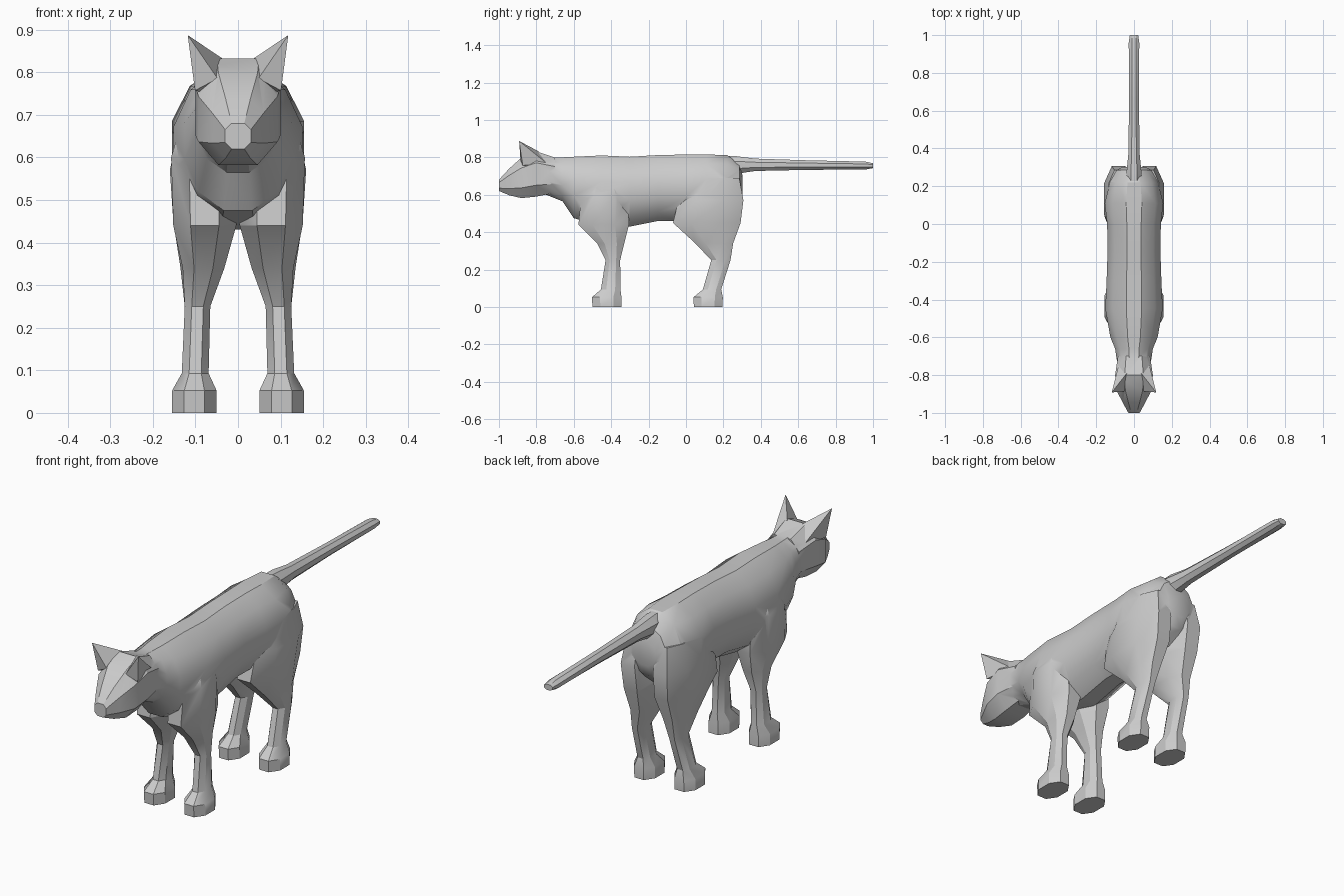
import bpy, bmesh
from math import cos, sin, pi, copysign
from mathutils import Vector

if "Cube" in bpy.data.objects:
    bpy.data.objects.remove(bpy.data.objects["Cube"])


def ring(n, p):
    """Unit n-gon with flats on the axes; p < 1 makes it boxier."""
    k = 1 / cos(pi / n)
    pts = []
    for i in range(n):
        a = 2 * pi * (i + 0.5) / n
        c, s = cos(a) * k, sin(a) * k
        pts.append((copysign(abs(c) ** p, c), copysign(abs(s) ** p, s)))
    return pts


def finish(name, bm):
    bmesh.ops.recalc_face_normals(bm, faces=bm.faces)
    me = bpy.data.meshes.new(name)
    bm.to_mesh(me)
    bm.free()
    ob = bpy.data.objects.new(name, me)
    bpy.context.collection.objects.link(ob)
    return ob


def loft(name, loops):
    bm = bmesh.new()
    rows = [[bm.verts.new(v) for v in loop] for loop in loops]
    n = len(rows[0])
    for a, b in zip(rows, rows[1:]):
        for i in range(n):
            j = (i + 1) % n
            bm.faces.new((a[i], a[j], b[j], b[i]))
    bm.faces.new(rows[0])
    bm.faces.new(rows[-1])
    return finish(name, bm)


def along_y(name, sections, n, p=1.0):
    """sections: y, bottom z, top z, half width"""
    return loft(name, [[(w * c, y, (z0 + z1) / 2 + (z1 - z0) / 2 * s) for c, s in ring(n, p)]
                       for y, z0, z1, w in sections])


def leg(name, sections, side):
    """sections: z, front y, back y, inner x, outer x"""
    return loft(name, [[(side * ((x0 + x1) / 2 + (x1 - x0) / 2 * c),
                         (y0 + y1) / 2 + (y1 - y0) / 2 * s, z) for c, s in ring(8, 0.9)]
                       for z, y0, y1, x0, x1 in sections])


def hull(name, pts):
    bm = bmesh.new()
    for p in pts:
        bm.verts.new(p)
    bmesh.ops.convex_hull(bm, input=bm.verts)
    return finish(name, bm)


# torso
body = along_y("cat_body", [
    (-0.76, 0.605, 0.80, 0.085), (-0.66, 0.565, 0.80, 0.10), (-0.60, 0.475, 0.803, 0.125),
    (-0.45, 0.43, 0.81, 0.152), (-0.30, 0.43, 0.803, 0.145), (-0.15, 0.46, 0.812, 0.14),
    (0.0, 0.46, 0.815, 0.142), (0.11, 0.46, 0.815, 0.155), (0.22, 0.48, 0.812, 0.128),
    (0.285, 0.54, 0.765, 0.095), (0.303, 0.59, 0.70, 0.06)], 12)

parts = []

# head
parts.append(along_y("head", [
    (-1.0, 0.62, 0.68, 0.03), (-0.945, 0.597, 0.74, 0.06), (-0.88, 0.582, 0.798, 0.093),
    (-0.80, 0.59, 0.832, 0.10), (-0.70, 0.61, 0.798, 0.085)], 8, 0.8))

# tail
parts.append(along_y("tail", [
    (0.15, 0.73, 0.808, 0.03), (0.27, 0.712, 0.806, 0.04), (0.37, 0.727, 0.793, 0.03),
    (0.65, 0.733, 0.784, 0.026), (0.96, 0.735, 0.777, 0.028), (1.0, 0.742, 0.768, 0.022)], 8))

front = [(0, -0.50, -0.345, 0.05, 0.155), (0.052, -0.503, -0.345, 0.05, 0.155),
         (0.093, -0.455, -0.35, 0.069, 0.132), (0.25, -0.43, -0.352, 0.065, 0.125),
         (0.34, -0.475, -0.33, 0.032, 0.13), (0.44, -0.575, -0.305, 0.004, 0.152),
         (0.60, -0.56, -0.31, 0.004, 0.157), (0.71, -0.50, -0.35, 0.02, 0.125)]
hind = [(0, 0.042, 0.195, 0.05, 0.155), (0.052, 0.04, 0.197, 0.05, 0.155),
        (0.093, 0.09, 0.188, 0.069, 0.132), (0.25, 0.135, 0.238, 0.065, 0.125),
        (0.34, 0.05, 0.252, 0.032, 0.135), (0.45, -0.07, 0.292, 0.004, 0.152),
        (0.57, -0.04, 0.307, 0.004, 0.16), (0.69, 0.02, 0.285, 0.02, 0.135)]

for label, s in (("left", 1), ("right", -1)):
    # legs with paws
    parts.append(leg("front_leg_" + label, front, s))
    parts.append(leg("hind_leg_" + label, hind, s))
    # ears
    parts.append(hull("ear_" + label, [(s * x, y, z) for x, y, z in (
        (0.118, -0.892, 0.887), (0.048, -0.885, 0.785), (0.038, -0.79, 0.833),
        (0.101, -0.873, 0.757), (0.08, -0.74, 0.765), (0.04, -0.80, 0.74))]))

# weld every part into one skin
bpy.context.view_layer.objects.active = body
for part in parts:
    mod = body.modifiers.new("weld", 'BOOLEAN')
    mod.operation = 'UNION'
    mod.solver = 'EXACT'
    mod.object = part
    bpy.ops.object.modifier_apply(modifier=mod.name)
    bpy.data.objects.remove(part)

# soft facets
bpy.ops.object.select_all(action='DESELECT')
body.select_set(True)
bpy.ops.object.shade_smooth_by_angle(angle=pi / 6)
